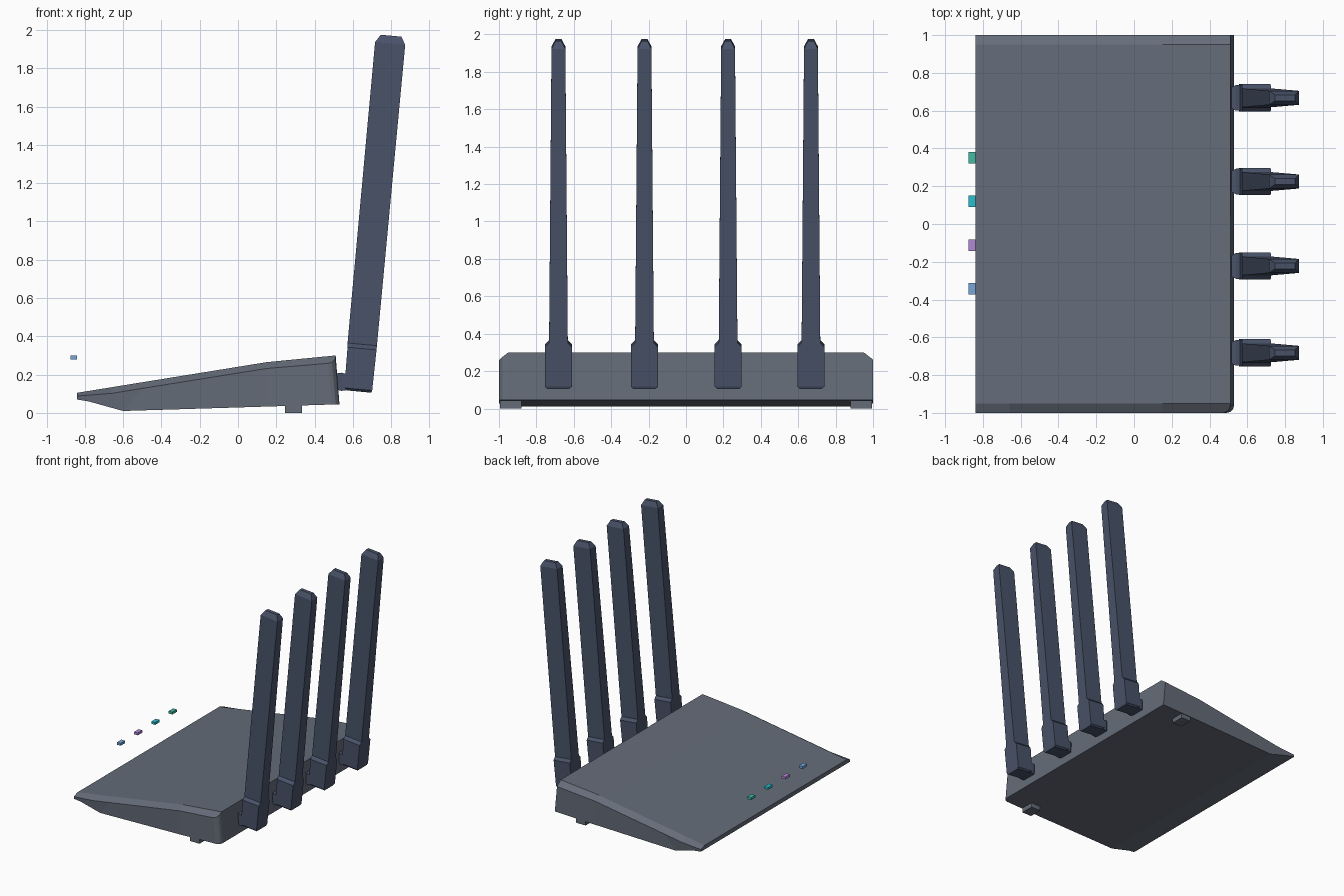
import bpy, bmesh, math
from mathutils import Matrix, Vector

if "Cube" in bpy.data.objects:
    bpy.data.objects.remove(bpy.data.objects["Cube"])


def material(name, rgb):
    m = bpy.data.materials.new(name)
    m.diffuse_color = (*rgb, 1)
    m.use_nodes = True
    m.node_tree.nodes["Principled BSDF"].inputs["Base Color"].default_value = m.diffuse_color
    return m


def finish(bm, name, mat):
    bmesh.ops.recalc_face_normals(bm, faces=bm.faces)
    me = bpy.data.meshes.new(name)
    bm.to_mesh(me)
    bm.free()
    ob = bpy.data.objects.new(name, me)
    bpy.context.collection.objects.link(ob)
    me.materials.append(mat)
    return ob


def loft(bm, rings):
    """Skin a list of equal-length point rings and cap both ends."""
    vs = [[bm.verts.new(p) for p in r] for r in rings]
    n = len(vs[0])
    for a, b in zip(vs, vs[1:]):
        for i in range(n):
            j = (i + 1) % n
            bm.faces.new((a[i], a[j], b[j], b[i]))
    bm.faces.new(vs[0])
    bm.faces.new(vs[-1])
    return vs


def box(name, lo, hi, mat):
    bm = bmesh.new()
    loft(bm, [[(lo[0], lo[1], z), (hi[0], lo[1], z), (hi[0], hi[1], z), (lo[0], hi[1], z)]
              for z in (lo[2], hi[2])])
    return finish(bm, name, mat)


shell = material("shell", (0.13, 0.15, 0.19))
dark = material("antenna", (0.065, 0.085, 0.14))

# Wedge body: (x top, z top, z shoulder, x bottom, z bottom, half width bottom)
stations = [(-0.84, 0.105, 0.088, -0.84, 0.07, 1.0),
            (-0.66, 0.134, 0.102, -0.78, 0.06, 0.995),
            (-0.50, 0.160, 0.128, -0.60, 0.01, 0.99),
            (0.15, 0.265, 0.232, 0.15, 0.033, 1.0),
            (0.51, 0.300, 0.262, 0.53, 0.045, 1.0)]
bm = bmesh.new()
vs = loft(bm, [[(xt, -0.95, zt), (xt, -1, zs), (xb, -w, zb),
                (xb, w, zb), (xt, 1, zs), (xt, 0.95, zt)]
               for xt, zt, zs, xb, zb, w in stations])
corner = bm.edges.get((vs[-1][1], vs[-1][2]))
bmesh.ops.bevel(bm, geom=[corner], offset=0.04, segments=3, profile=0.5, affect='EDGES')
finish(bm, "router_body", shell)

# Rear feet
for s, side in ((-1, "right"), (1, "left")):
    y0, y1 = sorted((s * 0.88, s * 0.995))
    box("foot_" + side, (0.245, y0, 0), (0.335, y1, 0.05), shell)

# Status lights
for i, (y, rgb) in enumerate([(0.35, (0.05, 0.50, 0.36)), (0.12, (0.02, 0.52, 0.62)),
                              (-0.112, (0.45, 0.25, 0.68)), (-0.343, (0.18, 0.38, 0.70))]):
    box(f"status_light_{i}", (-0.875, y - 0.03, 0.279), (-0.84, y + 0.03, 0.299),
        material(f"light_{i}", rgb))


def rect(x0, x1, h, z):
    return [(x0, -h, z), (x1, -h, z), (x1, h, z), (x0, h, z)]


# Tilted antennas with sockets and hinges
tilt = Matrix.Rotation(math.radians(5.3), 4, 'Y')
for i, y in enumerate((-0.682, -0.222, 0.225, 0.668)):
    place = Matrix.Translation((0.626, y, 0.112)) @ tilt
    bm = bmesh.new()
    loft(bm, [rect(-0.055, 0.07, 0.06, 0), rect(-0.072, 0.074, 0.072, 0.012),
              rect(-0.075, 0.077, 0.072, 0.225), rect(-0.077, 0.077, 0.05, 0.247)])
    bm.transform(place)
    finish(bm, f"antenna_socket_{i}", dark)

    bm = bmesh.new()
    loft(bm, [rect(-0.077, 0.077, 0.05, 0.24), rect(-0.079, 0.079, 0.037, 1.825),
              rect(-0.053, 0.055, 0.016, 1.866)])
    bm.transform(place)
    finish(bm, f"antenna_blade_{i}", dark)

    bm = bmesh.new()
    loft(bm, [[(x, y - h, z0), (x, y + h, z0), (x, y + h, z1), (x, y - h, z1)]
              for x, h, z0, z1 in ((0.505, 0.05, 0.125, 0.205), (0.54, 0.068, 0.115, 0.21),
                                   (0.58, 0.068, 0.12, 0.2))])
    finish(bm, f"antenna_hinge_{i}", dark)
